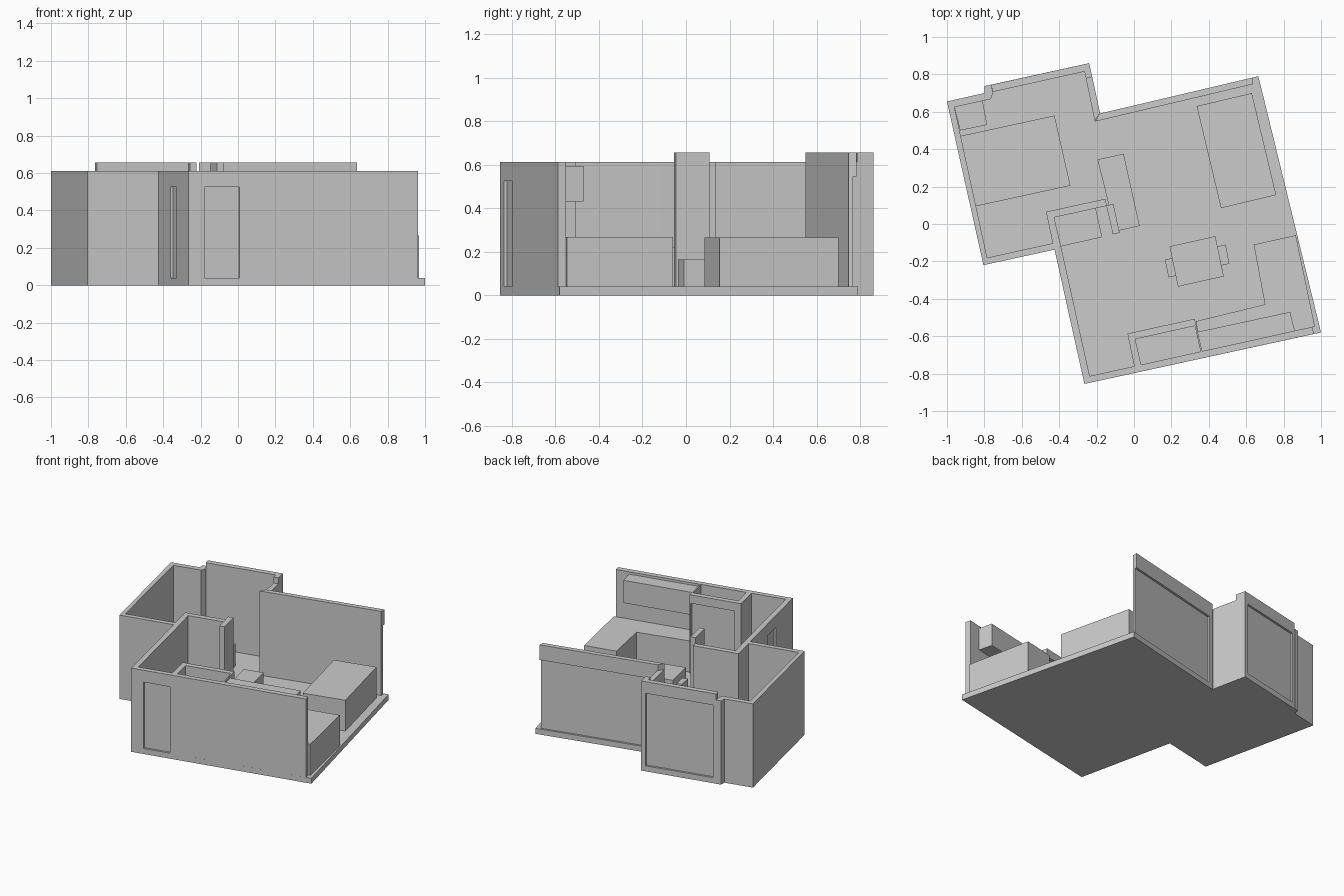
import bpy, bmesh
from mathutils import Vector


def slab(name, pts, z0, z1):
    """Extrude a plan outline from z0 to z1."""
    bm = bmesh.new()
    face = bm.faces.new([bm.verts.new((x, y, z0)) for x, y in pts])
    ext = bmesh.ops.extrude_face_region(bm, geom=[face])
    verts = [g for g in ext["geom"] if isinstance(g, bmesh.types.BMVert)]
    bmesh.ops.translate(bm, verts=verts, vec=(0, 0, z1 - z0))
    bmesh.ops.recalc_face_normals(bm, faces=bm.faces[:])
    me = bpy.data.meshes.new(name)
    bm.to_mesh(me)
    bm.free()
    ob = bpy.data.objects.new(name, me)
    bpy.context.collection.objects.link(ob)
    return ob


def strip(a, b, inner, outer=0.0):
    """Plan rectangle along a-b, reaching inner to the left and outer to the right."""
    a, b = Vector(a), Vector(b)
    d = (b - a).normalized()
    n = Vector((-d.y, d.x))
    return [a - n * outer, b - n * outer, b + n * inner, a + n * inner]


def recess(wall, a, b, t0, t1, z0, z1, depth=0.015):
    """Cut a shallow opening into the face a-b between fractions t0 and t1."""
    a, b = Vector(a), Vector(b)
    cutter = slab(wall.name + "_cutter", strip(a.lerp(b, t0), a.lerp(b, t1), depth, 0.05), z0, z1)
    cutter.hide_render = True
    cutter.hide_viewport = True
    mod = wall.modifiers.new("recess", 'BOOLEAN')
    mod.operation = 'DIFFERENCE'
    mod.solver = 'EXACT'
    mod.object = cutter


FLOOR, WALL, TALL = 0.04, 0.612, 0.655

# floor plate
slab("floor", [(-1, 0.655), (-0.8, 0.70), (-0.80, 0.737), (-0.24, 0.86), (-0.185, 0.59),
               (0.665, 0.79), (1.0, -0.58), (-0.265, -0.855), (-0.425, -0.137),
               (-0.805, -0.22)], 0, FLOOR)

# connected outer and inner walls of normal height, with door recesses
walls = slab("main_walls", [
    (-0.80, 0.70), (-1, 0.655), (-0.805, -0.22), (-0.425, -0.137), (-0.265, -0.855),
    (0.962, -0.588), (0.953, -0.55), (-0.237, -0.813), (-0.39, -0.12), (-0.427, 0.035),
    (-0.145, 0.097), (-0.153, 0.135), (-0.47, 0.065), (-0.435, -0.103), (-0.785, -0.18),
    (-0.96, 0.625), (-0.765, 0.668), (-0.755, 0.70), (-0.765, 0.745), (-0.80, 0.737)], 0, WALL)
recess(walls, (-0.265, -0.855), (0.962, -0.588), 0.07, 0.222, FLOOR, 0.525)
recess(walls, (-0.425, -0.137), (-0.265, -0.855), 0.40, 0.60, FLOOR, 0.525)

# tall back walls with window recesses
bed_wall = slab("bedroom_back_wall", [(-0.765, 0.744), (-0.24, 0.86), (-0.223, 0.786),
                                      (-0.257, 0.778), (-0.265, 0.815), (-0.755, 0.706)], 0, TALL)
recess(bed_wall, (-0.24, 0.86), (-0.765, 0.744), 0.06, 0.96, FLOOR, 0.57)
slab("bedroom_side_wall", [(-0.223, 0.786), (-0.182, 0.595), (-0.21, 0.55), (-0.257, 0.778)], 0, WALL)
live_wall = slab("living_back_wall", [(-0.185, 0.59), (0.635, 0.783), (0.635, 0.747),
                                      (-0.208, 0.548)], 0, TALL)
recess(live_wall, (0.635, 0.783), (-0.185, 0.59), -0.02, 0.96, FLOOR, 0.545)

# partition beside the media stand
slab("partition", [(-0.148, 0.099), (-0.11, 0.107), (-0.077, -0.047), (-0.113, -0.055)], 0, TALL)

# entry closet and its door
closet = slab("closet_walls", [(-0.035, -0.586), (0.325, -0.507), (0.367, -0.69), (0.358, -0.692),
                               (0.325, -0.545), (0.007, -0.616), (0.040, -0.76), (0.003, -0.768)],
              0, WALL)
recess(closet, (0.325, -0.507), (-0.035, -0.586), 0.02, 0.87, FLOOR, 0.55, 0.02)

# kitchen counter and upper cabinet
slab("kitchen_counter", [(0.33, -0.52), (0.70, -0.43), (0.64, -0.11), (0.865, -0.06),
                         (0.967, -0.547), (0.365, -0.685)], FLOOR - 0.005, 0.267)
slab("upper_cabinet", [(0.34, -0.577), (0.835, -0.47), (0.86, -0.573), (0.365, -0.683)], 0.43, 0.595)

# loose furniture: plan corners and top height
furniture = {
    "living_bed": ([(0.335, 0.63), (0.63, 0.70), (0.76, 0.155), (0.465, 0.085)], 0.265),
    "bedroom_bed": ([(-0.93, 0.47), (-0.425, 0.58), (-0.34, 0.205), (-0.845, 0.095)], 0.20),
    "nightstand": ([(-0.96, 0.627), (-0.81, 0.66), (-0.785, 0.53), (-0.93, 0.50)], 0.17),
    "media_stand": ([(-0.195, 0.345), (-0.055, 0.375), (0.03, -0.01), (-0.10, -0.04)], 0.165),
    "alcove_cabinet": ([(-0.43, 0.037), (-0.205, 0.087), (-0.17, -0.07), (-0.39, -0.12)], 0.22),
    "dining_table": ([(0.19, -0.12), (0.435, -0.065), (0.48, -0.28), (0.235, -0.335)], 0.17),
    "stool_left": ([(0.165, -0.19), (0.215, -0.18), (0.235, -0.275), (0.185, -0.285)], 0.12),
    "stool_right": ([(0.44, -0.122), (0.49, -0.11), (0.51, -0.212), (0.46, -0.224)], 0.12),
}
for name, (pts, top) in furniture.items():
    slab(name, pts, FLOOR - 0.005, top)
